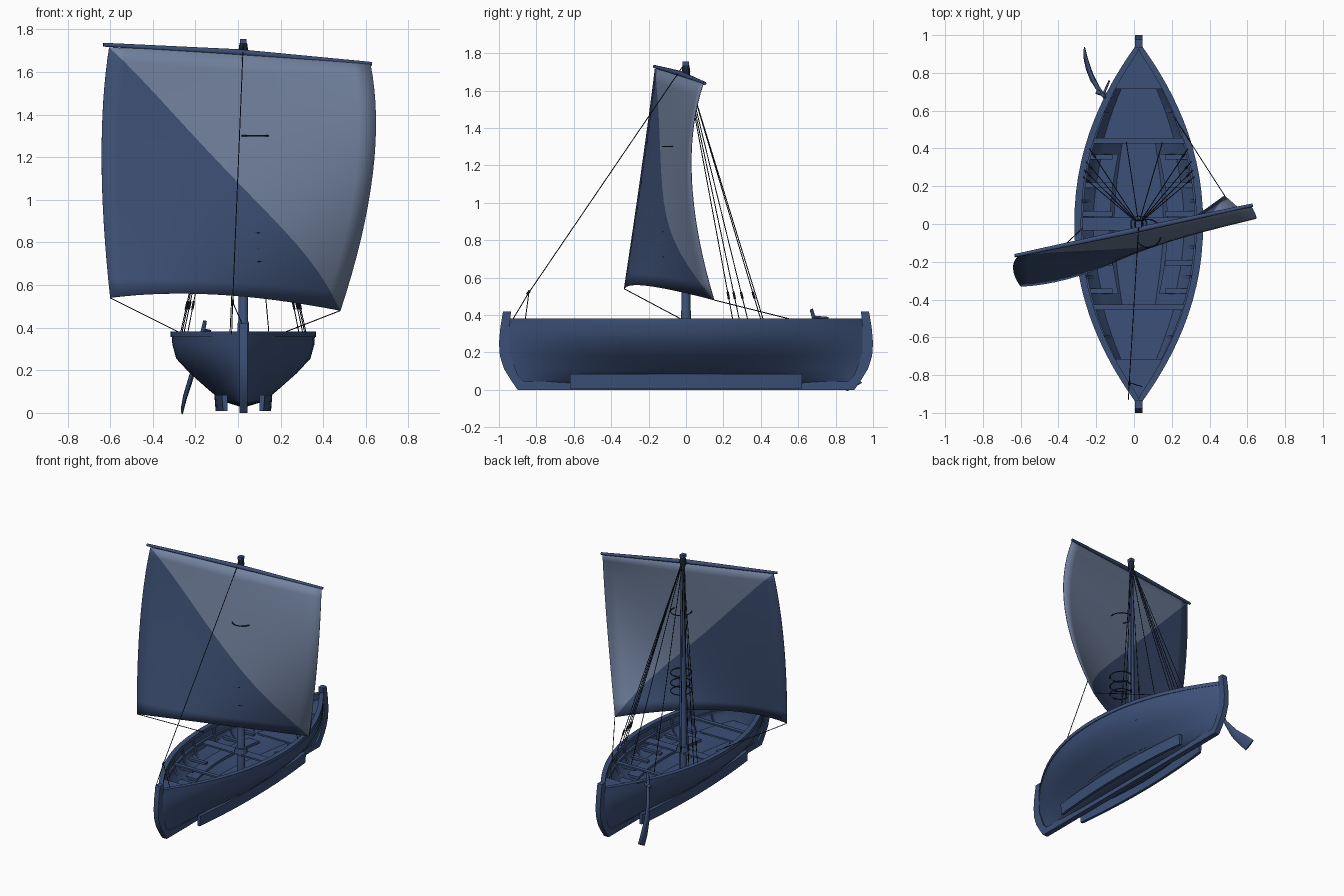
import bpy, bmesh, math
from mathutils import Vector

if "Cube" in bpy.data.objects:
    bpy.data.objects.remove(bpy.data.objects["Cube"])

CX = 0.025          # centre line of the boat


def material(name, rgb):
    m = bpy.data.materials.new(name)
    m.diffuse_color = (*rgb, 1)
    m.use_nodes = True
    m.node_tree.nodes["Principled BSDF"].inputs["Base Color"].default_value = m.diffuse_color
    return m


BLUE = material("navy blue wood", (0.045, 0.080, 0.185))
SAIL = material("dark sail cloth", (0.048, 0.082, 0.180))
PALE = material("pale sail cloth", (0.170, 0.225, 0.350))
ROPE = material("dark rope", (0.010, 0.016, 0.032))


def finish(name, bm, mats, angle=35):
    bmesh.ops.recalc_face_normals(bm, faces=bm.faces)
    me = bpy.data.meshes.new(name)
    bm.to_mesh(me)
    bm.free()
    for m in mats:
        me.materials.append(m)
    me.shade_smooth()
    me.set_sharp_from_angle(angle=math.radians(angle))
    ob = bpy.data.objects.new(name, me)
    bpy.context.collection.objects.link(ob)
    return ob


def loft(name, rings, mat=BLUE, angle=35):
    """Closed rings of points joined in order, with both ends capped."""
    bm = bmesh.new()
    rows = [[bm.verts.new(p) for p in r] for r in rings]
    n = len(rows[0])
    for a, b in zip(rows, rows[1:]):
        for i in range(n):
            bm.faces.new((a[i], a[(i + 1) % n], b[(i + 1) % n], b[i]))
    bm.faces.new(rows[0])
    bm.faces.new(rows[-1])
    bmesh.ops.remove_doubles(bm, verts=bm.verts, dist=1e-5)
    return finish(name, bm, [mat], angle)


def rod(name, pts, radii, mat=BLUE, sides=12, flat=None):
    """Round bar along points; flat gives the sideways radii for blades."""
    pts = [Vector(p) for p in pts]
    d = (pts[-1] - pts[0]).normalized()
    u = d.cross(Vector((1, 0, 0) if abs(d.x) < 0.9 else (0, 1, 0))).normalized()
    v = d.cross(u)
    flat = flat or radii
    rings = []
    for p, r, f in zip(pts, radii, flat):
        ang = [2 * math.pi * i / sides for i in range(sides)]
        rings.append([p + u * r * math.cos(a) + v * f * math.sin(a) for a in ang])
    return loft(name, rings, mat, 50)


def box(name, lo, hi, mat=BLUE):
    (a, b, c), (d, e, f) = lo, hi
    return loft(name, [[(a, b, z), (d, b, z), (d, e, z), (a, e, z)] for z in (c, f)], mat)


# ---- hull shell: half width, height, length, fullness for each level
LEVELS = [(.018, .03, .90, 2), (.10, .055, .915, 1.5), (.165, .11, .945, 1.6),
          (.25, .185, .965, 1.8), (.315, .255, .97, 2), (.333, .32, .965, 2.1),
          (.337, .378, .96, 2.1)]
N = 36
TS = [math.sin(math.pi * (i / N - .5)) for i in range(N + 1)]


def level_point(l, t, side, inset=0):
    w, z, length, p = l
    x = max(w * (1 - abs(t) ** p) - inset, 0)
    return Vector((CX + side * x, (length - inset) * t, z + (inset if z < .2 else 0)))


rings = []
for t in TS:
    ring = [level_point(l, t, 1) for l in LEVELS]
    ring += [level_point(l, t, 1, .018) for l in reversed(LEVELS)]
    ring += [level_point(l, t, -1, .018) for l in LEVELS[1:]]
    ring += [level_point(l, t, -1) for l in reversed(LEVELS)]
    rings.append(ring)
loft("hull", rings)


def inside(y, z):
    """Half width of the hull inside at y and z."""
    for a, b in zip(LEVELS, LEVELS[1:]):
        if a[1] <= z <= b[1]:
            k = (z - a[1]) / (b[1] - a[1])
            l = [p + (q - p) * k for p, q in zip(a, b)]
            return max(l[0] * (1 - min(abs(y / l[2]), 1) ** l[3]) - .012, .002)
    return .3


# ---- gunwale rails
for side, word in ((1, "right"), (-1, "left")):
    rr = []
    for t in TS[1:-1]:
        p = level_point(LEVELS[-1], t, side)
        w = abs(p.x - CX)
        o, i = CX + side * (w + .004), CX + side * max(w - .032, .001)
        rr.append([(o, p.y, .355), (o, p.y, .381), (i, p.y, .381), (i, p.y, .355)])
    loft(word + "_gunwale", rr)
    # bilge runner under the hull
    rr = []
    for k in range(13):
        y = -.62 + 1.24 * k / 12
        x = .122 * (1 - (y / 1.0) ** 2 * .75)
        rr.append([(CX + side * (x + dx), y, z) for dx, z in
                   ((-.012, .008), (.008, .008), (.014, .085), (-.012, .085))])
    loft(word + "_bilge_runner", rr)
    # inner stringer and side bench
    for z, nm in ((.30, "stringer"), (.20, "side_bench")):
        wide, ext = (.02, .8) if nm == "stringer" else (.10, .37)
        rr = []
        for k in range(17):
            y = -ext + 2 * ext * k / 16
            o = inside(y, z)
            i = max(o - wide, .001)
            rr.append([(CX + side * a, y, z + b) for a, b in
                       ((o, -.01), (o, .01), (i, .01), (i, -.01))])
        loft(f"{word}_{nm}", rr)
    # short rowing seats on the sides
    for y in (-.355, -.205, .055, .205, .355):
        o = inside(y, .26)
        xs = sorted((CX + side * o, CX + side * .14))
        box(word + "_side_seat", (xs[0], y - .014, .245), (xs[1], y + .014, .262))
    # ribs that follow the inside of the hull
    for y in (-.6, -.45, -.28, -.12, .12, .28, .45, .6):
        rr = []
        for z in (.06, .09, .13, .18, .22, .26, .31, .36):
            o = inside(y, z)
            i = max(o - .016, .001)
            rr.append([(CX + side * a, y + b, z) for a, b in
                       ((o, -.01), (o, .01), (i, .01), (i, -.01))])
        loft(word + "_rib", rr)


# ---- flat floors: centre sole and raised end platforms
def plate(name, y0, y1, z):
    rr = []
    for k in range(13):
        y = y0 + (y1 - y0) * k / 12
        w = inside(y, z)
        rr.append([(CX - w, y, z - .012), (CX + w, y, z - .012), (CX + w, y, z), (CX - w, y, z)])
    loft(name, rr)


plate("floor", -.80, .80, .115)
for s, word in ((-1, "bow"), (1, "stern")):
    plate(word + "_platform", s * .45, s * .72, .22)
    plate(word + "_deck", s * .715, s * .93, .335)
    plate(word + "_thwart", s * .425, s * .455, .32)
    # stem post
    prof = [(.88, 0), (.90, 0), (.935, .05), (.972, .11), (.995, .18), (1, .25), (.993, .33),
            (.978, .42), (.935, .42), (.945, .33), (.945, .2), (.90, .08), (.86, .04)]
    loft(word + "_stem_post", [[(CX + dx, s * y, z) for y, z in prof] for dx in (-.019, .019)])
plate("mast_thwart", -.035, .035, .30)
box("keel", (CX - .019, -.89, 0), (CX + .019, .89, .045))

# ---- mast and yard
rod("mast", [(CX, 0, z) for z in (.10, .42, .43, 1.1, 1.74)], [.027, .027, .023, .021, .014])
rod("mast_collar", [(CX, 0, .30), (CX, 0, .335)], [.045, .04])
rod("masthead_lashing", [(CX, 0, 1.67), (CX, 0, 1.70), (CX, 0, 1.735)], [.018, .023, .018], ROPE)
box("masthead_block", (CX - .016, -.02, 1.735), (CX + .016, .016, 1.755))
rod("yard", [(-.632, -.168, 1.728), (0, -.035, 1.692), (.628, .10, 1.638)], [.009, .015, .009])

# ---- sail: curved sheet through nine points, two colours split on the diagonal
GRID = [[(-.605, -.165, 1.715), (.01, -.04, 1.685), (.622, .092, 1.635)],
        [(-.640, -.235, 1.19), (.0, -.125, 1.08), (.632, .03, 1.12)],
        [(-.600, -.330, .54), (-.10, -.20, .555), (.48, .15, .48)]]


def weights(t):
    return ((2 * t - 1) * (t - 1), 4 * t * (1 - t), t * (2 * t - 1))


def sail_point(u, v):
    return sum((Vector(GRID[j][i]) * weights(u)[i] * weights(v)[j]
                for i in range(3) for j in range(3)), Vector())


bm = bmesh.new()
n = 16
vs = [[bm.verts.new(sail_point(i / n, j / n)) for i in range(n + 1)] for j in range(n + 1)]
for j in range(n):
    for i in range(n):
        a, b, c, d = vs[j][i], vs[j][i + 1], vs[j + 1][i + 1], vs[j + 1][i]
        for f, upper in (((a, b, c), i >= j), ((a, c, d), i > j)):
            bm.faces.new(f).material_index = int(upper)
sail = finish("sail", bm, [SAIL, PALE], 60)
mod = sail.modifiers.new("thickness", "SOLIDIFY")
mod.thickness, mod.offset = .004, 0

# ---- rope loops that hold the sail to the mast
for z in (.71, .77, .845, 1.30):
    loop = []
    for k in range(21):
        a = 2 * math.pi * k / 20
        c, s = math.cos(a), math.sin(a)
        ctr = Vector((.075 + .07 * c, -.05 + .075 * s, z))
        out = Vector((c, s, 0))
        loop.append([ctr + out * .0035 * math.cos(b) + Vector((0, 0, .0035 * math.sin(b)))
                     for b in [math.pi * m / 3 for m in range(6)]])
    loft("mast_loop", loop, ROPE)

# ---- rigging
TOP = (CX, 0, 1.72)
for name, a, b in [
        ("forestay", (CX, -.01, 1.74), (-.025, -.84, .52)),
        ("forestay_tail", (-.025, -.84, .52), (-.03, -.93, .37)),
        ("forestay_tail", (-.025, -.84, .52), (.04, -.86, .37)),
        ("sheet", GRID[2][2], (.21, .57, .375)),
        ("tack_line", GRID[2][0], (-.27, -.02, .375)),
        ("halyard", TOP, (-.04, .43, .32)), ("halyard", TOP, (.15, .43, .32))]:
    rod(name, [a, b], [.0025] * 2, ROPE, 6)
for side in (1, -1):
    for y in (.25, .285, .33, .40):
        foot = Vector((CX + side * (inside(y, .37) - .01), y, .375))
        rod("shroud", [TOP, foot], [.0025] * 2, ROPE, 6)
        k = foot.lerp(Vector(TOP), .11)
        rod("shroud_block", [foot.lerp(k, .75), k], [.006] * 2, ROPE, 6)
rod("forestay_block", [(-.025, -.85, .51), (-.024, -.835, .53)], [.007] * 2, ROPE, 6)

# ---- steering oar on the left quarter
rod("steering_oar",
    [(-.155, .67, .43), (-.170, .69, .36), (-.195, .725, .25), (-.225, .78, .15),
     (-.25, .85, .07), (-.262, .90, .015)],
    [.009, .011, .012, .030, .042, .046], flat=[.009, .011, .012, .011, .009, .006])
rod("oar_pivot", [(-.12, .675, .36), (-.20, .70, .35)], [.012, .012])
rod("tiller", [(-.165, .68, .39), (-.13, .76, .385)], [.007, .005])
